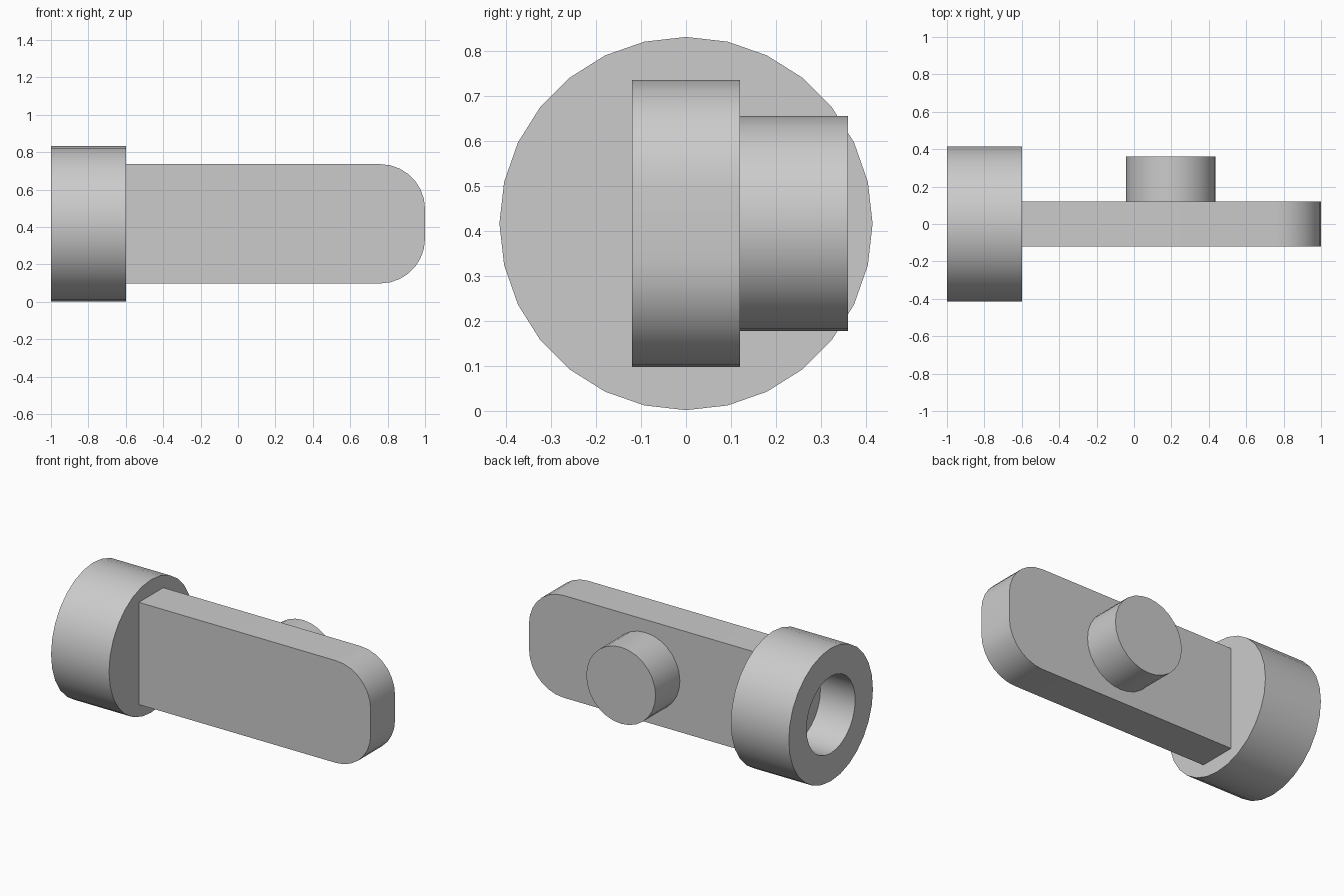
import bpy, bmesh
from math import cos, sin, pi, radians

cube = bpy.data.objects.get("Cube")
if cube:
    bpy.data.objects.remove(cube, do_unlink=True)

MID_Z = 0.417
SEGMENTS = 28

grey = bpy.data.materials.new("light grey")
grey.use_nodes = True
grey.diffuse_color = (0.6, 0.6, 0.6, 1)
grey.node_tree.nodes["Principled BSDF"].inputs["Base Color"].default_value = (0.6, 0.6, 0.6, 1)


def finish(name, bm):
    bmesh.ops.remove_doubles(bm, verts=bm.verts, dist=1e-5)
    bmesh.ops.recalc_face_normals(bm, faces=bm.faces)
    mesh = bpy.data.meshes.new(name)
    bm.to_mesh(mesh)
    bm.free()
    mesh.materials.append(grey)
    obj = bpy.data.objects.new(name, mesh)
    bpy.context.collection.objects.link(obj)
    bpy.ops.object.select_all(action="DESELECT")
    obj.select_set(True)
    bpy.context.view_layer.objects.active = obj
    bpy.ops.object.shade_smooth_by_angle(angle=radians(30))
    return obj


def lathe(name, profile, axis, centre):
    """Turn a profile of (distance along axis, radius) around the x or y axis."""
    bm = bmesh.new()
    rings = []
    for along, radius in profile:
        ring = []
        for i in range(SEGMENTS):
            a = 2 * pi * i / SEGMENTS
            side, up = radius * sin(a), radius * cos(a)
            offset = (along, side, up) if axis == "x" else (side, along, up)
            ring.append(bm.verts.new([c + o for c, o in zip(centre, offset)]))
        rings.append(ring)
    for lower, upper in zip(rings, rings[1:]):
        for i in range(SEGMENTS):
            j = (i + 1) % SEGMENTS
            bm.faces.new((lower[i], lower[j], upper[j], upper[i]))
    bm.faces.new(rings[0])
    bm.faces.new(rings[-1])
    return finish(name, bm)


# Round socket head with a blind hole in its outer end
lathe("socket_head",
      [(-0.76, 0.24), (-1, 0.24), (-1, 0.415), (-0.6, 0.415)],
      "x", (0, 0, MID_Z))

# Round peg on the back of the arm
lathe("peg", [(0.11, 0.239), (0.36, 0.239)], "y", (0.197, 0, MID_Z))

# Flat arm with two rounded corners at the far end
HALF_H, HALF_T, CORNER, STEPS = 0.319, 0.12, 0.24, 7
outline = [(-0.61, HALF_H), (-0.61, -HALF_H)]
for start, sign in ((-pi / 2, -1), (0, 1)):
    for i in range(STEPS + 1):
        a = start + pi / 2 * i / STEPS
        outline.append((1 - CORNER + CORNER * cos(a),
                        sign * (HALF_H - CORNER) + CORNER * sin(a)))
bm = bmesh.new()
face = bm.faces.new([bm.verts.new((x, -HALF_T, MID_Z + z)) for x, z in outline])
side = bmesh.ops.extrude_face_region(bm, geom=[face])
moved = [v for v in side["geom"] if isinstance(v, bmesh.types.BMVert)]
bmesh.ops.translate(bm, verts=moved, vec=(0, 2 * HALF_T, 0))
if not face.is_valid or len(bm.faces) < len(outline) + 2:
    bm.faces.new([v for v in bm.verts if v not in moved])
finish("arm", bm)
